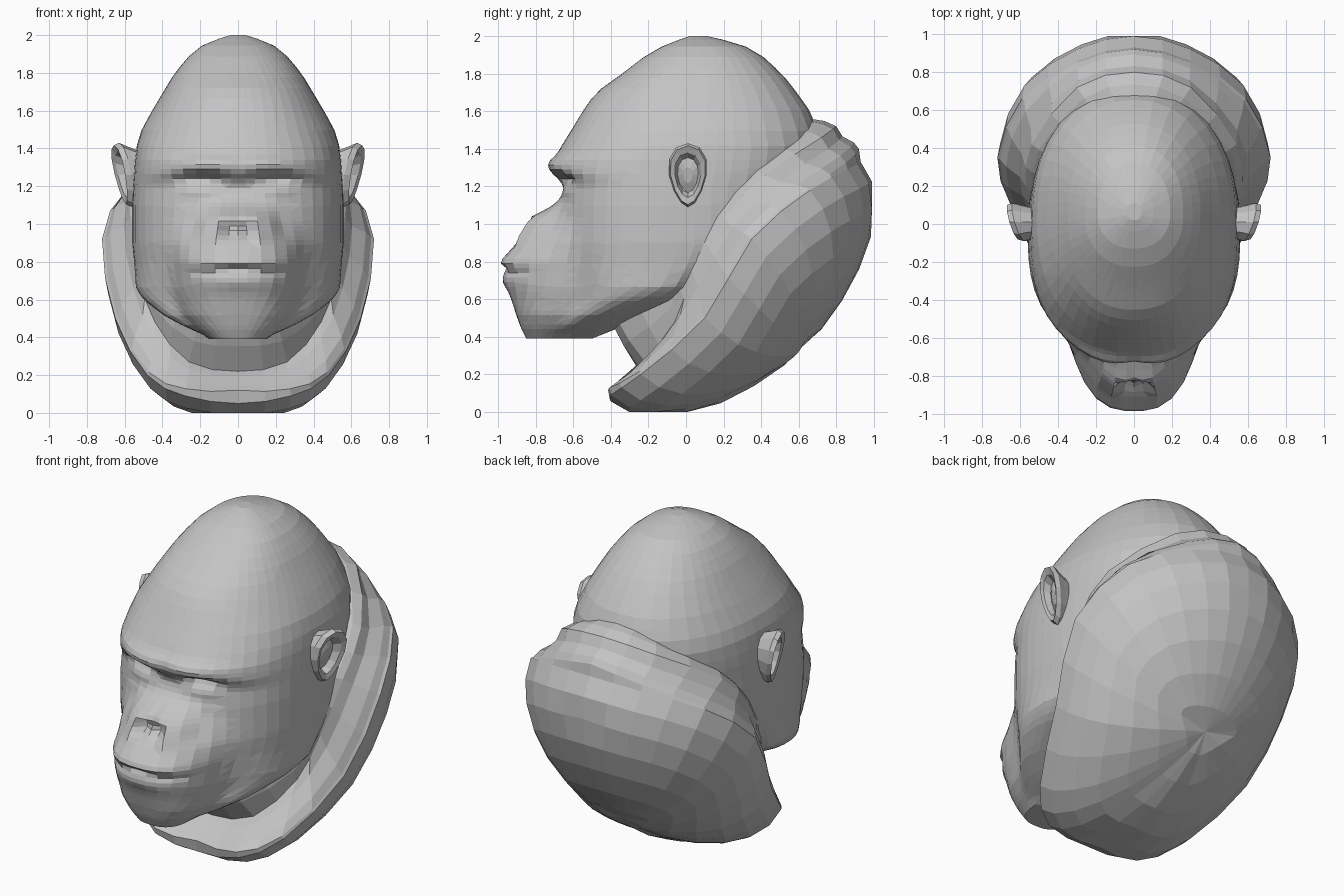
import bpy, bmesh
from math import sin, cos, pi, exp, radians
from mathutils import Vector

if "Cube" in bpy.data.objects:
    bpy.data.objects.remove(bpy.data.objects["Cube"], do_unlink=True)

grey = bpy.data.materials.new("stone_grey")
grey.use_nodes = True
grey.diffuse_color = (0.55, 0.55, 0.55, 1)
grey.node_tree.nodes["Principled BSDF"].inputs["Base Color"].default_value = (0.55, 0.55, 0.55, 1)


def loft(name, rings, cap_first=False, cap_last=False):
    """Skin a list of closed rings with flat faces."""
    bm = bmesh.new()
    loops = [[bm.verts.new(p) for p in ring] for ring in rings]
    for low, high in zip(loops, loops[1:]):
        count = len(low)
        for i in range(count):
            j = (i + 1) % count
            bm.faces.new((low[i], low[j], high[j], high[i]))
    for loop, wanted in ((loops[0], cap_first), (loops[-1], cap_last)):
        if wanted:
            centre = bm.verts.new(sum((v.co for v in loop), Vector()) / len(loop))
            for i, v in enumerate(loop):
                bm.faces.new((v, loop[(i + 1) % len(loop)], centre))
    bmesh.ops.recalc_face_normals(bm, faces=bm.faces)
    mesh = bpy.data.meshes.new(name)
    bm.to_mesh(mesh)
    bm.free()
    mesh.materials.append(grey)
    obj = bpy.data.objects.new(name, mesh)
    bpy.context.collection.objects.link(obj)
    return obj


def closed_curve(half, steps=2):
    """Mirror half a ring across x and smooth it into a closed loop."""
    pts = [Vector(p) for p in half]
    pts += [Vector((-p.x, p.y, p.z)) for p in reversed(pts[1:-1])]
    n, out = len(pts), []
    for i in range(n):
        a, b, c, d = (pts[(i + k) % n] for k in (-1, 0, 1, 2))
        for s in range(steps):
            t = s / steps
            out.append(0.5 * (2 * b + (c - a) * t + (2 * a - 5 * b + 4 * c - d) * t ** 2
                              + (3 * b - a - 3 * c + d) * t ** 3))
    return out


# Head slices: height, half width, centre y, face y, back y, muzzle y, muzzle half width
SLICES = [
    (0.39, 0.1, -0.65, -0.74, -0.5, -0.85, 0.15),
    (0.45, 0.27, -0.55, -0.74, -0.35, -0.88, 0.23),
    (0.52, 0.4, -0.42, -0.68, -0.18, -0.905, 0.3),
    (0.6, 0.5, -0.25, -0.64, 0.08, -0.93, 0.34),
    (0.66, 0.54, -0.15, -0.64, 0.15, -0.955, 0.36),
    (0.8, 0.55, -0.08, -0.65, 0.35, -0.99, 0.37),
    (0.9, 0.56, -0.05, -0.66, 0.45, -0.9, 0.38),
    (1, 0.56, -0.05, -0.66, 0.5, -0.8, 0.36),
    (1.1, 0.56, -0.05, -0.66, 0.55, -0.69, 0.32),
    (1.2, 0.555, -0.05, -0.65, 0.6, -0.5, 0.2),
    (1.27, 0.55, -0.03, -0.7, 0.64, -0.4, 0.2),
    (1.34, 0.545, -0.02, -0.7, 0.67, -0.4, 0.2),
    (1.42, 0.535, 0, -0.66, 0.7, -0.3, 0.1),
    (1.5, 0.51, 0, -0.61, 0.7, -0.3, 0.1),
    (1.6, 0.455, 0.03, -0.55, 0.66, -0.2, 0.1),
    (1.7, 0.395, 0.05, -0.48, 0.59, -0.2, 0.1),
    (1.8, 0.335, 0.05, -0.34, 0.51, -0.1, 0.1),
    (1.9, 0.25, 0.06, -0.21, 0.4, 0, 0.1),
    (1.96, 0.17, 0.06, -0.1, 0.29, 0.03, 0.05),
    (2, 0.04, 0.06, 0.02, 0.11, 0.05, 0.02),
]

# Face modelling: x, z, x radius, z radius, push along y
FEATURES = [
    (0.2, 1.24, 0.1, 0.028, 0.065),    # eye sockets
    (0.14, 1.31, 0.2, 0.05, -0.04),    # brow ridge
    (0.2, 1.17, 0.09, 0.035, -0.015),  # lower lids
    (0.04, 1.035, 0.08, 0.04, -0.06),  # nose tip
    (0.13, 0.98, 0.045, 0.065, -0.075),  # nostril wings
    (0.07, 0.965, 0.035, 0.035, 0.05),  # nostrils
    (0.24, 0.97, 0.04, 0.1, 0.02),     # folds beside the nose
    (0, 0.76, 0.13, 0.018, 0.03),      # mouth line
    (0.17, 0.74, 0.06, 0.018, 0.025),  # mouth corners
    (0, 0.69, 0.15, 0.03, -0.012),     # lower lip
]


def slice_at(z):
    for a, b in zip(SLICES, SLICES[1:]):
        if z <= b[0]:
            t = (z - a[0]) / (b[0] - a[0])
            return [p + (q - p) * t for p, q in zip(a, b)]
    return SLICES[-1]


def head_ring(z, half=24):
    _, width, cy, face, back, muzzle, muzzle_w = slice_at(z)
    power = 2.25 + 0.35 * exp(-((z - 1.05) / 0.35) ** 4)

    def radius(angle, w, length, p):
        return (abs(sin(angle) / w) ** p + abs(cos(angle) / length) ** p) ** (-1 / p)

    ring = []
    for i in range(-half + 1, half + 1):
        side = -1 if i < 0 else 1
        angle = pi * (abs(i) / half) ** 1.25
        front = cos(angle) > 0
        r = radius(angle, width, cy - face if front else back - cy, power)
        if front:
            # Soft join of cheeks and muzzle
            r = (r ** 14 + radius(angle, muzzle_w, cy - muzzle, 2.7) ** 14) ** (1 / 14)
        x, y = side * r * sin(angle), cy - r * cos(angle)
        if y < -0.3:
            for fx, fz, rx, rz, push in FEATURES:
                y += push * exp(-((abs(x) - fx) / rx) ** 2 - ((z - fz) / rz) ** 2)
        ring.append((x, y, z))
    return ring


# Head, faceted by collapsing the even grid
levels = [0.39 + 0.025 * i for i in range(42)] + [1.44 + 0.056 * i for i in range(10)] + [1.98, 2]
head = loft("head", [head_ring(z) for z in levels], True, True)
facets = head.modifiers.new("facets", 'DECIMATE')
facets.ratio = 0.65
facets.use_symmetry = True
facets.symmetry_axis = 'X'

# Neck: ring under the head, ring on the first roll, and outer rim
collar = closed_curve([(0, -0.4, 0.5), (0.2, -0.37, 0.5), (0.42, -0.1, 0.62), (0.5, 0, 0.8),
                       (0.5, 0.15, 1.05), (0.45, 0.36, 1.29), (0.22, 0.6, 1.5), (0, 0.66, 1.56)])
roll = closed_curve([(0, -0.25, 0.22), (0.26, -0.22, 0.27), (0.44, -0.06, 0.48), (0.53, 0.04, 0.74),
                     (0.57, 0.2, 1.03), (0.54, 0.42, 1.26), (0.3, 0.72, 1.46), (0, 0.8, 1.52)])
rim = closed_curve([(0, -0.39, 0.05), (0.28, -0.4, 0.09), (0.48, -0.24, 0.2), (0.65, 0.1, 0.5),
                    (0.72, 0.35, 0.92), (0.59, 0.66, 1.18), (0.3, 0.86, 1.29), (0, 0.93, 1.33)])
middle = Vector((0, 0.27, 0.72))


def blend(a, b, t, push=0):
    """Ring between two rings, pushed outward to swell or inward to crease."""
    return [p.lerp(q, t) + (p.lerp(q, t) - middle).normalized() * push for p, q in zip(a, b)]


lip = [Vector((p.x * 0.98, p.y - 0.01, p.z + 0.07 * max(0.1, 1 - abs(p.x) / 0.6))) for p in rim]
loft("neck_rolls", [collar, blend(collar, roll, 0.5, 0.01), roll,
                    blend(roll, lip, 0.35, -0.015), blend(roll, lip, 0.75, 0.005), lip, rim])

# Rounded closing shell behind and below the neck, fuller toward the back
depth = Vector((0, 0.36, -0.38))
shell = []
for k in range(7):
    a = radians(k * 13)
    ring = []
    for p in rim:
        q = middle + (p - middle) * cos(a) ** 1.2 + depth * sin(a)
        x = p.x * cos(a) ** (1.3 - 0.5 * min(p.z, 1))
        ring.append(Vector((x, min(q.y, 0.99), max(q.z, 0))))
    shell.append(ring)
loft("neck_shell", shell, cap_last=True)


# Ears: an egg outline swept through rim, fold and hollow
def ear_ring(side, scale, x, count=12):
    ring = []
    for i in range(count):
        a = 2 * pi * i / count
        up = sin(a) * scale
        y = 0.1 * cos(a) * scale * (1 + 0.3 * up)
        ring.append((side * (x + 0.035 * up + 0.3 * y), 0.01 + y, 1.26 + 0.17 * up))
    return ring


EAR = [(0.75, 0.5), (0.9, 0.56), (1, 0.595), (0.92, 0.625), (0.7, 0.615), (0.55, 0.575), (0.25, 0.59)]
for side, label in ((1, "left"), (-1, "right")):
    loft(label + "_ear", [ear_ring(side, s, x) for s, x in EAR], True, True)
